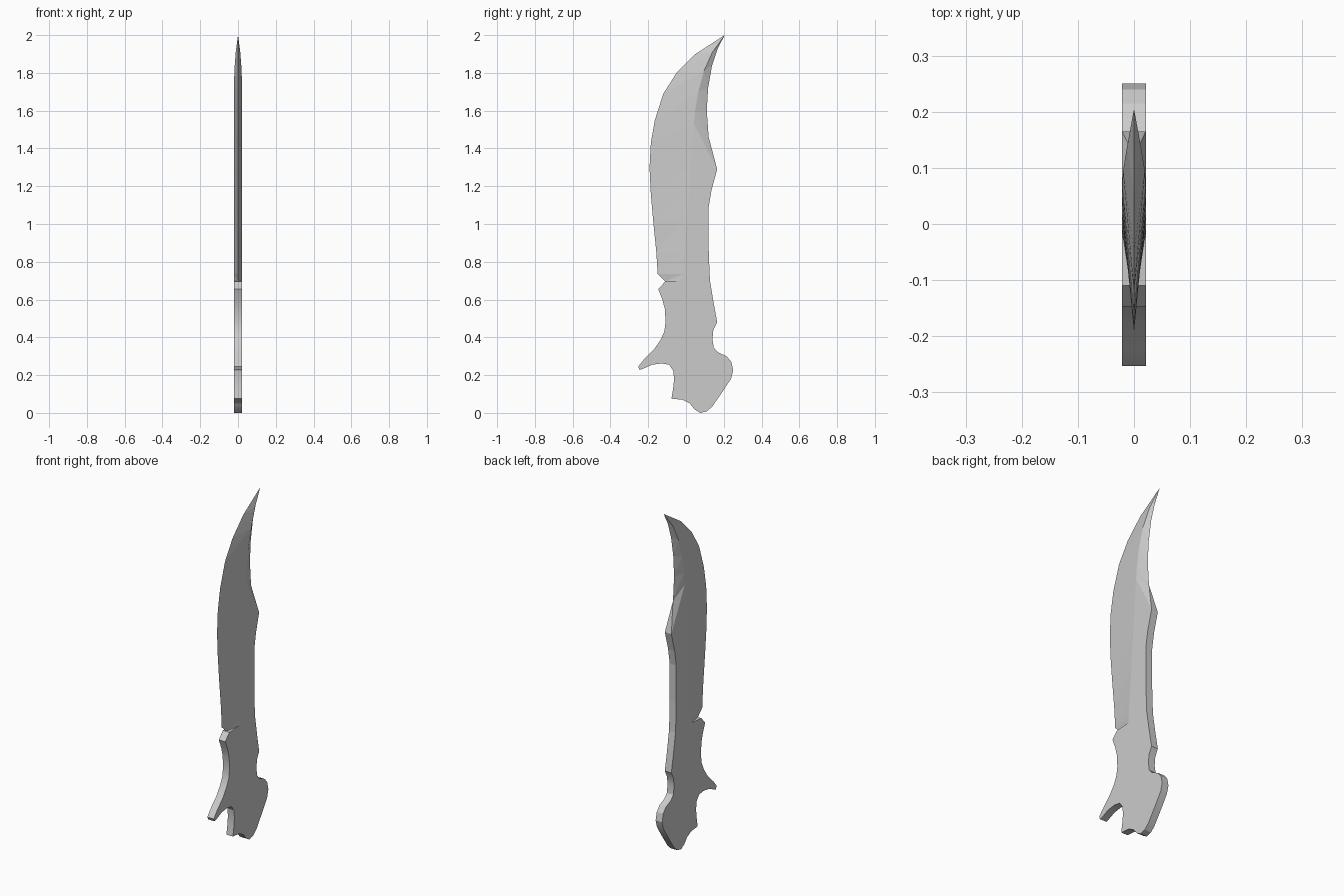
import bpy, bmesh, math

if "Cube" in bpy.data.objects:
    bpy.data.objects.remove(bpy.data.objects["Cube"])

T = 0.021  # half thickness


def finish(bm, name):
    bmesh.ops.remove_doubles(bm, verts=bm.verts, dist=1e-5)
    bmesh.ops.recalc_face_normals(bm, faces=bm.faces)
    me = bpy.data.meshes.new(name)
    bm.to_mesh(me)
    bm.free()
    ob = bpy.data.objects.new(name, me)
    bpy.context.collection.objects.link(ob)
    bpy.ops.object.select_all(action='DESELECT')
    ob.select_set(True)
    bpy.context.view_layer.objects.active = ob
    bpy.ops.object.shade_smooth_by_angle(angle=math.radians(25))


# Handle: flat profile (y, z) with hooked guard and rounded pommel
handle = [(-.11, .695), (-.147, .655), (-.125, .6), (-.112, .55), (-.108, .48),
          (-.115, .43), (-.135, .385), (-.17, .335), (-.225, .28), (-.253, .245),
          (-.245, .228), (-.225, .235), (-.18, .255), (-.13, .262), (-.09, .255),
          (-.068, .225), (-.063, .18), (-.068, .13), (-.077, .075), (-.02, .07),
          (.02, .05), (.045, .018), (.075, 0), (.11, .008), (.14, .035),
          (.185, .1), (.238, .18), (.25, .225), (.24, .27), (.215, .3),
          (.17, .32), (.147, .345), (.14, .39), (.145, .44), (.165, .48),
          (.145, .59), (.127, .7), (-.02, .7)]
bm = bmesh.new()
face = bm.faces.new([bm.verts.new((-T, y, z)) for y, z in handle])
ext = bmesh.ops.extrude_face_region(bm, geom=[face])
bmesh.ops.translate(bm, vec=(2 * T, 0, 0),
                    verts=[g for g in ext['geom'] if isinstance(g, bmesh.types.BMVert)])
finish(bm, "handle")

# Blade outlines (y, z): cutting edge, ridge and back, paired row by row
edge = [(-.11, .695), (-.15, .735), (-.157, .85), (-.175, 1.03), (-.187, 1.17), (-.193, 1.3),
        (-.186, 1.43), (-.165, 1.55), (-.12, 1.69), (-.05, 1.8), (.05, 1.9), (.205, 2)]
ridge = [(-.02, .7), (-.017, .735), (-.01, .85), (.005, 1.03), (.015, 1.17), (.025, 1.3),
         (.042, 1.53), (.048, 1.6), (.065, 1.7), (.095, 1.81), (.14, 1.91), (.205, 2)]
back = [(.127, .7), (.125, .735), (.12, .87), (.12, 1.09), (.135, 1.18), (.165, 1.29),
        (.12, 1.46), (.11, 1.6), (.117, 1.72), (.138, 1.84), (.168, 1.93), (.205, 2)]
ridge_t = [T] * 8 + [T, .0195, .012, 0]
back_t = [T] * 6 + [0] * 6

bm = bmesh.new()
rows = []
for e, r, b, rt, bt in zip(edge, ridge, back, ridge_t, back_t):
    rows.append([bm.verts.new((x, *p)) for x, p in
                 ((0, e), (rt, r), (bt, b), (-bt, b), (-rt, r))])
bm.faces.new(rows[0])
for lo, hi in zip(rows, rows[1:]):
    # both bevels of each side, split so the creases follow the ridge
    for e, r, b in ((0, 1, 2), (0, 4, 3)):
        for tri in ((lo[e], lo[r], hi[r]), (lo[e], hi[r], hi[e]),
                    (lo[r], lo[b], hi[r]), (lo[b], hi[b], hi[r])):
            bm.faces.new(tri)
    # flat spine
    bm.faces.new((lo[2], lo[3], hi[3], hi[2]))
bmesh.ops.dissolve_degenerate(bm, dist=1e-5, edges=bm.edges)
finish(bm, "blade")
for ob in bpy.data.objects:
    if ob.name == "blade":
        ob.data.shade_flat()
